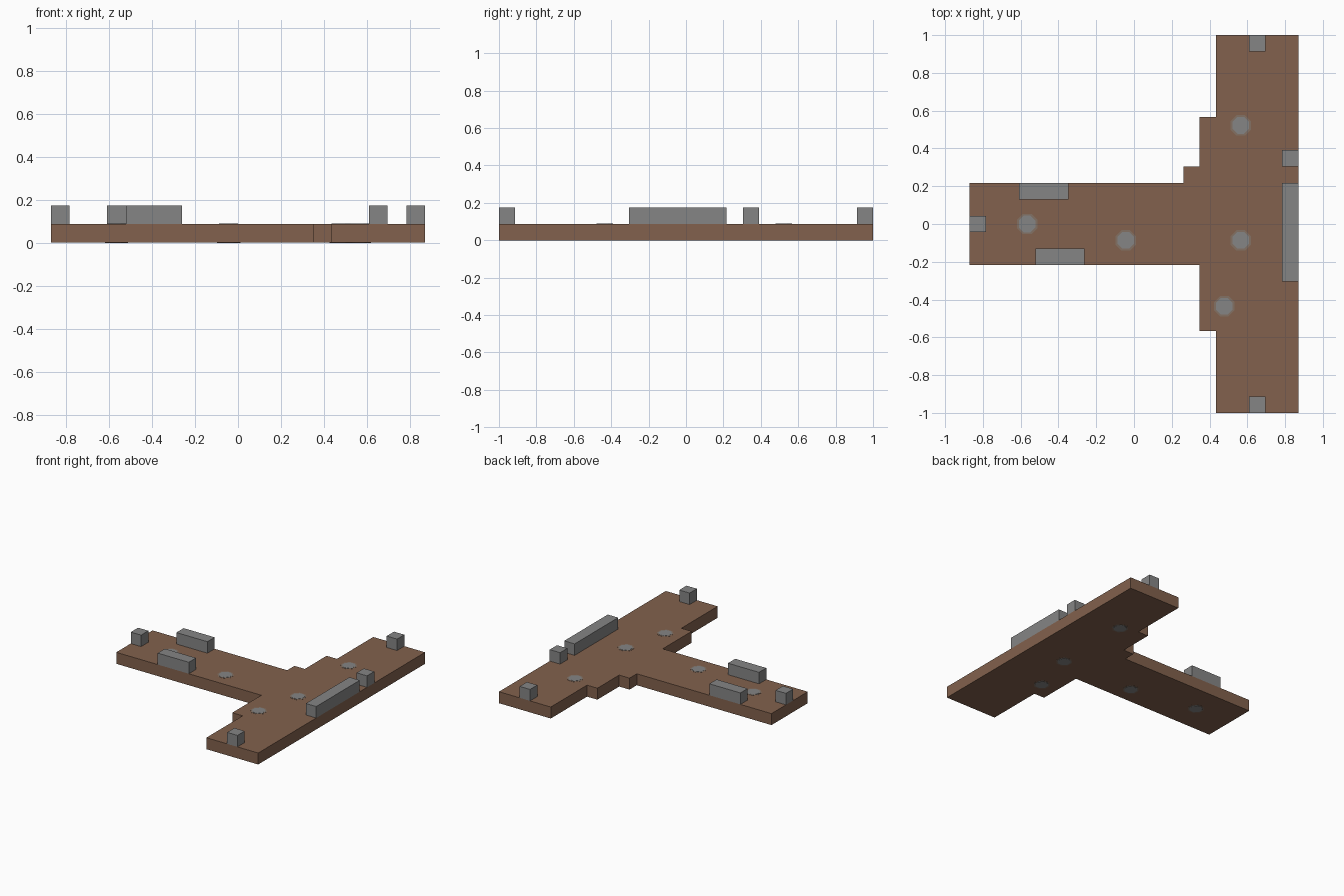
import bpy
import bmesh
from math import pi, cos
from mathutils import Matrix

U = 2 / 23  # one building unit

cube = bpy.data.objects.get("Cube")
if cube:
    bpy.data.objects.remove(cube, do_unlink=True)


def material(name, rgb):
    mat = bpy.data.materials.new(name)
    mat.use_nodes = True
    mat.diffuse_color = (*rgb, 1)
    bsdf = next(n for n in mat.node_tree.nodes if n.type == 'BSDF_PRINCIPLED')
    bsdf.inputs["Base Color"].default_value = (*rgb, 1)
    return mat


brown = material("earth_brown", (0.223, 0.120, 0.074))
grey = material("stone_grey", (0.235, 0.235, 0.235))
blend = material("dusty_brown", (0.228, 0.165, 0.126))


def add_object(name, bm, mat):
    bmesh.ops.recalc_face_normals(bm, faces=bm.faces)
    mesh = bpy.data.meshes.new(name)
    bm.to_mesh(mesh)
    bm.free()
    mesh.materials.append(mat)
    obj = bpy.data.objects.new(name, mesh)
    bpy.context.collection.objects.link(obj)
    return obj


def slab(name, outline, z0, z1, mat):
    """Extrude a flat outline, given in units, from z0 to z1."""
    bm = bmesh.new()
    face = bm.faces.new([bm.verts.new((x * U, y * U, z0 * U)) for x, y in outline])
    top = bmesh.ops.extrude_face_region(bm, geom=[face])["geom"]
    verts = [v for v in top if isinstance(v, bmesh.types.BMVert)]
    bmesh.ops.translate(bm, verts=verts, vec=(0, 0, (z1 - z0) * U))
    return add_object(name, bm, mat)


def octagon(name, x, y, z, width, thick, mat):
    """Thin eight-sided plate with its flats along the axes."""
    bm = bmesh.new()
    r = width / 2 / cos(pi / 8)
    place = Matrix.Translation((x * U, y * U, z)) @ Matrix.Rotation(pi / 8, 4, 'Z')
    bmesh.ops.create_cone(bm, cap_ends=True, segments=8, radius1=r, radius2=r,
                          depth=thick, matrix=place)
    return add_object(name, bm, mat)


# T-shaped floor with stepped inner corners
slab("floor", [(-10, -2.5), (4, -2.5), (4, -6.5), (5, -6.5), (5, -11.5),
               (10, -11.5), (10, 11.5), (5, 11.5), (5, 6.5), (4, 6.5),
               (4, 3.5), (3, 3.5), (3, 2.5), (-10, 2.5)], 0, 1, brown)

# Low wall blocks along the floor edges: x0, y0, length x, length y
walls = {
    "end_block": (-10, -0.5, 1, 1),
    "back_side_wall": (-7, 1.5, 3, 1),
    "front_side_wall": (-6, -2.5, 3, 1),
    "long_wall": (9, -3.5, 1, 6),
    "small_block": (9, 3.5, 1, 1),
    "back_block": (7, 10.5, 1, 1),
    "front_block": (7, -11.5, 1, 1),
}
for name, (x, y, w, d) in walls.items():
    slab(name, [(x, y), (x + w, y), (x + w, y + d), (x, y + d)], 1, 2, grey)

# Inlaid stones, showing on both faces of the floor
stones = [(6.5, 6), (6.5, -1), (5.5, -5), (-0.5, -1), (-6.5, 0)]
for i, (x, y) in enumerate(stones, 1):
    for side, z in (("top", U), ("bottom", 0.0)):
        octagon(f"stone_rim_{side}_{i}", x, y, z, 0.108, 0.002, blend)
        octagon(f"stone_{side}_{i}", x, y, z, 0.088, 0.004, grey)
